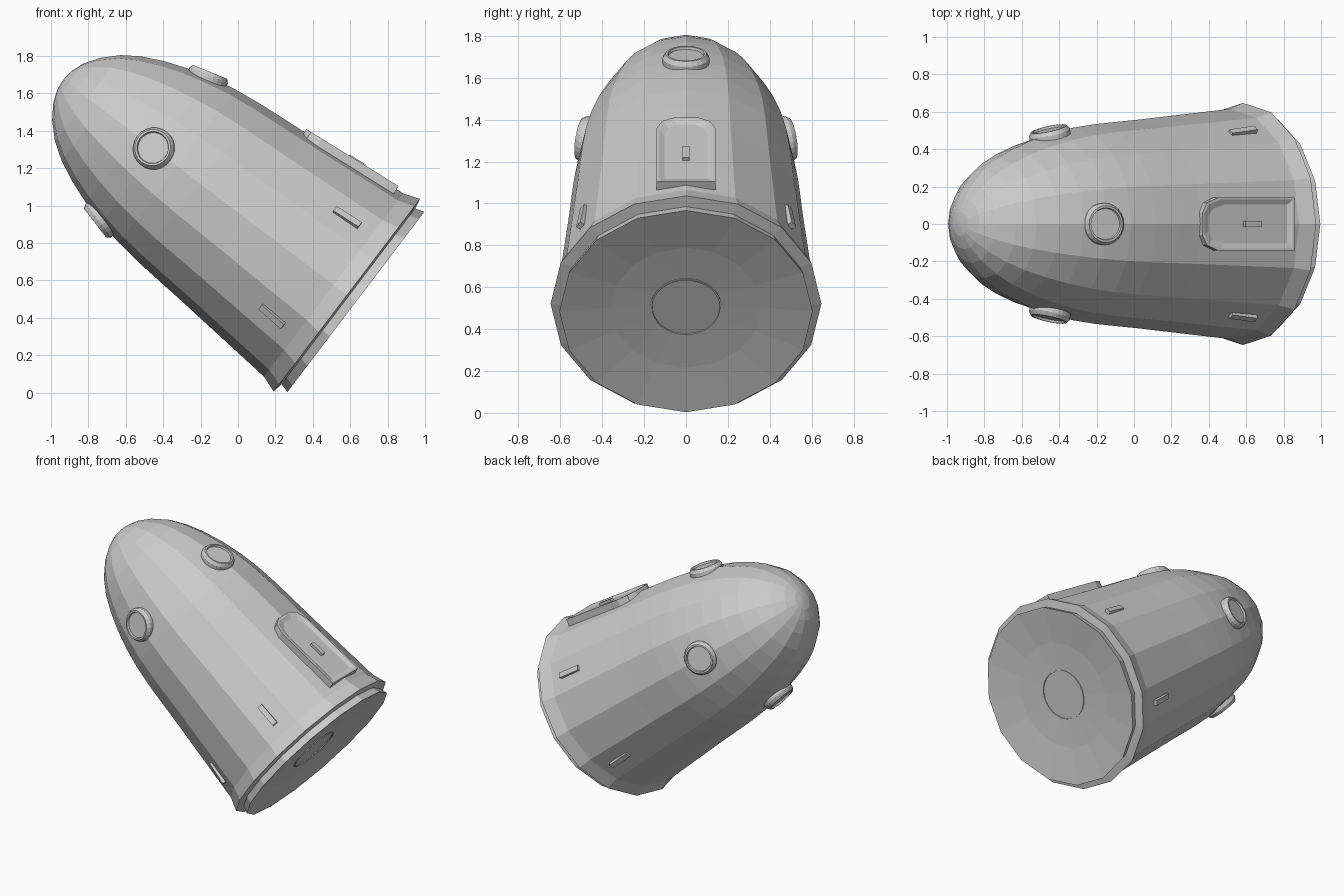
import bpy, bmesh
from math import sin, cos, pi, radians
from mathutils import Matrix, Vector

if "Cube" in bpy.data.objects:
    bpy.data.objects.remove(bpy.data.objects["Cube"])

# Tilted hull frame: local z = long axis (base to nose), local x = upper side
D = Vector((-0.796, 0, 0.605)).normalized()
Y = Vector((0, 1, 0))
E = Y.cross(D)
FRAME = Matrix((E, Y, D)).transposed().to_4x4()
FRAME.translation = (0.63, 0, 0.485)


def loft(name, rings, matrix):
    """Skin closed rings of equal length; cap both ends."""
    bm = bmesh.new()
    vs = [[bm.verts.new(matrix @ Vector(p)) for p in ring] for ring in rings]
    n = len(vs[0])
    for a, b in zip(vs, vs[1:]):
        for i in range(n):
            j = (i + 1) % n
            bm.faces.new((a[i], a[j], b[j], b[i]))
    bm.faces.new(vs[0][::-1])
    bm.faces.new(vs[-1])
    bmesh.ops.recalc_face_normals(bm, faces=bm.faces)
    me = bpy.data.meshes.new(name)
    bm.to_mesh(me)
    bm.free()
    ob = bpy.data.objects.new(name, me)
    bpy.context.collection.objects.link(ob)
    return ob


def circle(z, r, n):
    return [(r * cos(2 * pi * i / n), r * sin(2 * pi * i / n), z) for i in range(n)]


def on_hull(angle, t, r, slope):
    """Local z points out of the hull, local x points toward the base."""
    return (FRAME @ Matrix.Rotation(radians(angle), 4, 'Z')
            @ Matrix.Translation((r, 0, t))
            @ Matrix.Rotation(radians(90 - slope), 4, 'Y'))


# Hull: sixteen-sided capsule with dished base and flared skirt
profile = [(0.036, 0.16), (0.028, 0.36), (0, 0.605), (0.05, 0.59), (0.06, 0.647),
           (0.15, 0.615), (0.45, 0.587), (0.76, 0.558), (0.9, 0.547), (1.05, 0.534),
           (1.2, 0.515), (1.34, 0.487), (1.47, 0.451), (1.6, 0.403), (1.71, 0.35),
           (1.8, 0.29), (1.88, 0.21), (1.93, 0.135), (1.957, 0.065), (1.964, 0.015)]
loft("hull", [circle(t, r, 16) for t, r in profile], FRAME)

# Round recess in the middle of the base
loft("base_nozzle", [circle(t, r, 32) for t, r in
                     [(0.08, 0.17), (0.03, 0.17), (0.03, 0.162), (0.045, 0.16)]], FRAME)

# Four round portholes
port = [(-0.05, 0.112), (0.004, 0.112), (0.026, 0.098), (0.026, 0.087), (0.014, 0.083)]
for k in range(4):
    loft(f"porthole_{k + 1}", [circle(h, r, 24) for h, r in port],
         on_hull(90 * k, 1.358, 0.483, 15))


# Arched hatch with raised rim and sunken panel
def arch(w, top, bottom, h):
    half = [(bottom, w), (top + 0.1, w), (top + 0.03, w * 0.8), (top, w * 0.42)]
    return [(x, y, h) for x, y in half] + [(x, -y, h) for x, y in half[::-1]]


hatch = on_hull(0, 0.48, 0.584, 5.5)
loft("hatch", [arch(0.142, -0.29, 0.29, -0.05), arch(0.142, -0.29, 0.29, 0.02),
               arch(0.13, -0.278, 0.28, 0.02), arch(0.103, -0.245, 0.25, 0.008)], hatch)


def box(lx, ly, h0, h1, taper=0.0):
    """Small block whose top slopes down toward its forward end."""
    pts = [(-lx, -ly), (lx, -ly), (lx, ly), (-lx, ly)]
    return [[(x, y, h0) for x, y in pts],
            [(x, y, h1 - (taper if x < 0 else 0)) for x, y in pts]]


loft("hatch_handle", box(0.052, 0.016, 0, 0.026), hatch @ Matrix.Translation((0.03, 0, 0)))

# Four small wedge blocks on the side facets
for k, a in enumerate((56.25, 123.75, -56.25, -123.75)):
    loft(f"side_block_{k + 1}", box(0.08, 0.018, -0.03, 0.024, 0.008),
         on_hull(a, 0.31, 0.588, 5.5))
